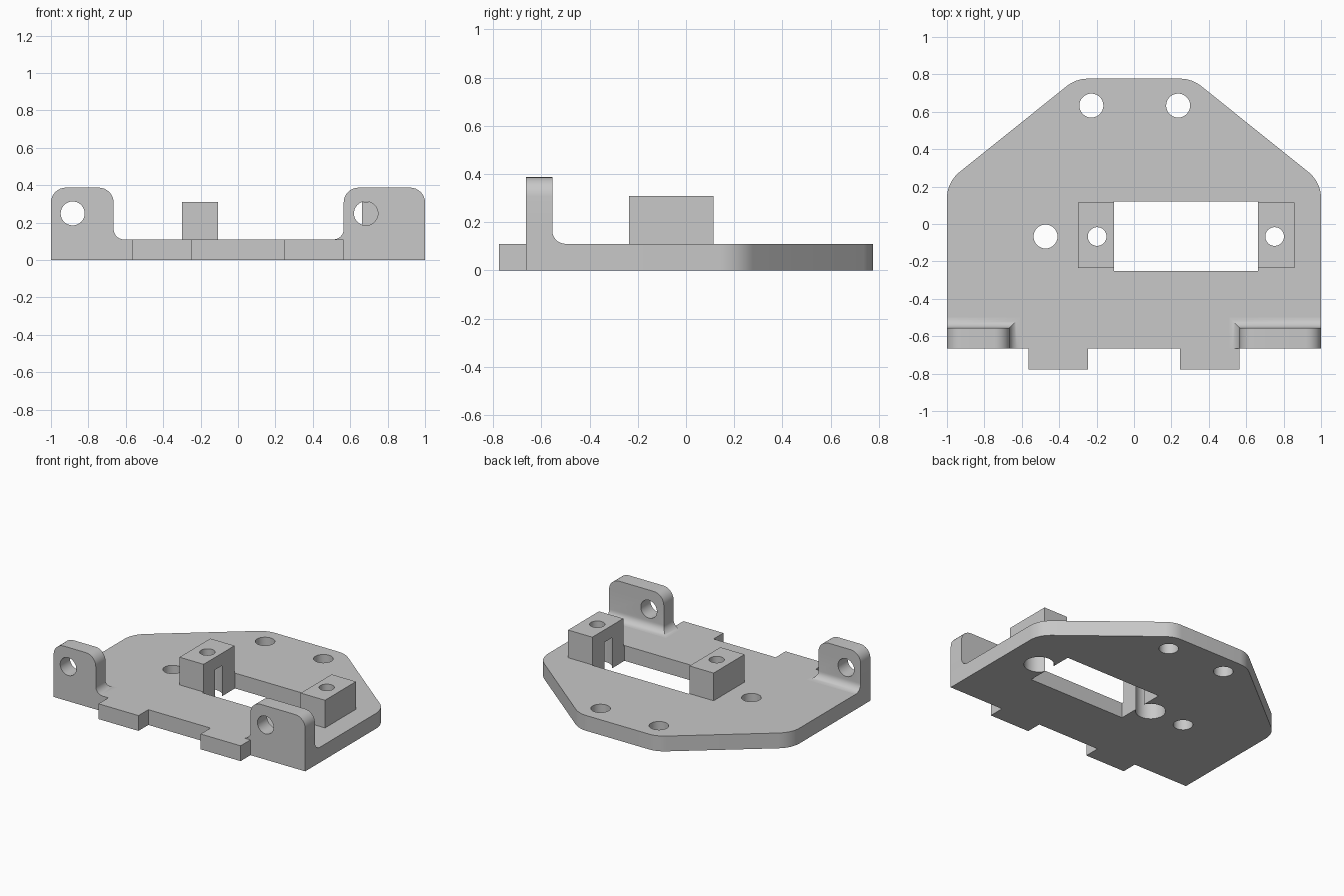
import bpy, bmesh
from math import sin, cos, tan, pi, radians
from mathutils import Vector, Matrix

if "Cube" in bpy.data.objects:
    bpy.data.objects.remove(bpy.data.objects["Cube"], do_unlink=True)

# Single plain grey
GREY = (0.58, 0.58, 0.58, 1)
mat = bpy.data.materials.new("plain grey")
mat.use_nodes = True
mat.diffuse_color = GREY
mat.node_tree.nodes["Principled BSDF"].inputs["Base Color"].default_value = GREY

PLATE = 0.11
STEPS = 8


def finish(bm, name):
    bmesh.ops.recalc_face_normals(bm, faces=bm.faces)
    mesh = bpy.data.meshes.new(name)
    bm.to_mesh(mesh)
    bm.free()
    ob = bpy.data.objects.new(name, mesh)
    bpy.context.collection.objects.link(ob)
    mesh.materials.append(mat)
    return ob


def box(name, x0, x1, y0, y1, z0, z1):
    bm = bmesh.new()
    bmesh.ops.create_cube(bm, size=1)
    for v in bm.verts:
        v.co = Vector((x1 if v.co.x > 0 else x0,
                       y1 if v.co.y > 0 else y0,
                       z1 if v.co.z > 0 else z0))
    return finish(bm, name)


def cylinder(centre, radius, depth, along_y=False):
    bm = bmesh.new()
    turn = Matrix.Rotation(pi / 2 if along_y else 0, 4, 'X')
    bmesh.ops.create_cone(bm, cap_ends=True, segments=48, radius1=radius,
                          radius2=radius, depth=depth,
                          matrix=Matrix.Translation(centre) @ turn)
    return finish(bm, "cutter")


def select(ob):
    bpy.ops.object.select_all(action='DESELECT')
    ob.select_set(True)
    bpy.context.view_layer.objects.active = ob


def cut(ob, cutters):
    for c in cutters:
        c.hide_render = True
        mod = ob.modifiers.new("cut", 'BOOLEAN')
        mod.operation = 'DIFFERENCE'
        mod.solver = 'EXACT'
        mod.object = c
        select(ob)
        bpy.ops.object.modifier_apply(modifier=mod.name)
        bpy.data.objects.remove(c, do_unlink=True)
    select(ob)
    bpy.ops.object.shade_smooth_by_angle(angle=radians(30))


def rounded(points):
    """Outline from (x, y, radius) corners."""
    out = []
    for i, (x, y, r) in enumerate(points):
        p = Vector((x, y))
        if r == 0:
            out.append(p)
            continue
        a = (Vector(points[i - 1][:2]) - p).normalized()
        b = (Vector(points[(i + 1) % len(points)][:2]) - p).normalized()
        half = a.angle(b) / 2
        centre = p + (a + b).normalized() * (r / sin(half))
        start = (p + a * (r / tan(half)) - centre).normalized()
        end = (p + b * (r / tan(half)) - centre).normalized()
        for k in range(STEPS + 1):
            out.append(centre + start.slerp(end, k / STEPS) * r)
    return out


# Base plate: right half of the outline, mirrored to the left
half = [(0.247, -0.665, 0), (0.247, -0.777, 0), (0.565, -0.777, 0),
        (0.565, -0.665, 0), (1, -0.665, 0), (1, 0.224, 0.18), (0.31, 0.777, 0.18)]
outline = rounded(half + [(-x, y, r) for x, y, r in reversed(half)])
bm = bmesh.new()
face = bm.faces.new([bm.verts.new((p.x, p.y, 0)) for p in outline])
extruded = bmesh.ops.extrude_face_region(bm, geom=[face])["geom"]
bmesh.ops.translate(bm, vec=(0, 0, PLATE),
                    verts=[g for g in extruded if isinstance(g, bmesh.types.BMVert)])
plate = finish(bm, "base_plate")

HOLE_Y = -0.067
POSTS = (("right_post", -0.3, -0.108, -0.197), ("left_post", 0.664, 0.857, 0.752))


# Recess under each post, open to the window
def recess(x):
    return cylinder((x, HOLE_Y, 0.06), 0.098, 0.32)


cutters = [box("cutter", -0.108, 0.664, -0.25, 0.12, -0.1, 0.3)]
cutters += [cylinder((x, y, 0), 0.064, 1)
            for x, y in ((-0.228, 0.633), (0.236, 0.633), (-0.473, HOLE_Y))]
cutters += [recess(post[3]) for post in POSTS]
cut(plate, cutters)

# Posts on either side of the window
for name, x0, x1, hole_x in POSTS:
    post = box(name, x0, x1, -0.236, 0.115, PLATE, 0.309)
    cut(post, [recess(hole_x), cylinder((hole_x, HOLE_Y, 0), 0.05, 1)])


# Upright lugs: stacked rectangles flare at the base and round off at the top
def lug(name, side, inner, hole_x, top=0.387, fillet=0.055, corner=0.08):
    levels = []
    for k in range(STEPS + 1):
        a = pi / 2 * k / STEPS
        levels.append((PLATE + fillet * (1 - cos(a)), fillet * (1 - sin(a)), 0))
    for k in range(STEPS + 1):
        a = pi / 2 * k / STEPS
        levels.append((top - corner + corner * sin(a), 0, corner * (1 - cos(a))))
    bm = bmesh.new()
    rings = []
    for z, flare, inset in levels:
        xo = side * (1 - inset)
        xi = side * (inner - flare + inset)
        y0, y1 = -0.665, -0.555 + flare
        rings.append([bm.verts.new((x, y, z))
                      for x, y in ((xo, y0), (xi, y0), (xi, y1), (xo, y1))])
    for low, high in zip(rings, rings[1:]):
        for i in range(4):
            j = (i + 1) % 4
            bm.faces.new((low[i], low[j], high[j], high[i]))
    bm.faces.new(rings[0])
    bm.faces.new(rings[-1])
    cut(finish(bm, name), [cylinder((hole_x, -0.6, 0.249), 0.064, 0.5, True)])


lug("right_lug", -1, 0.665, -0.884)
lug("left_lug", 1, 0.565, 0.684)
